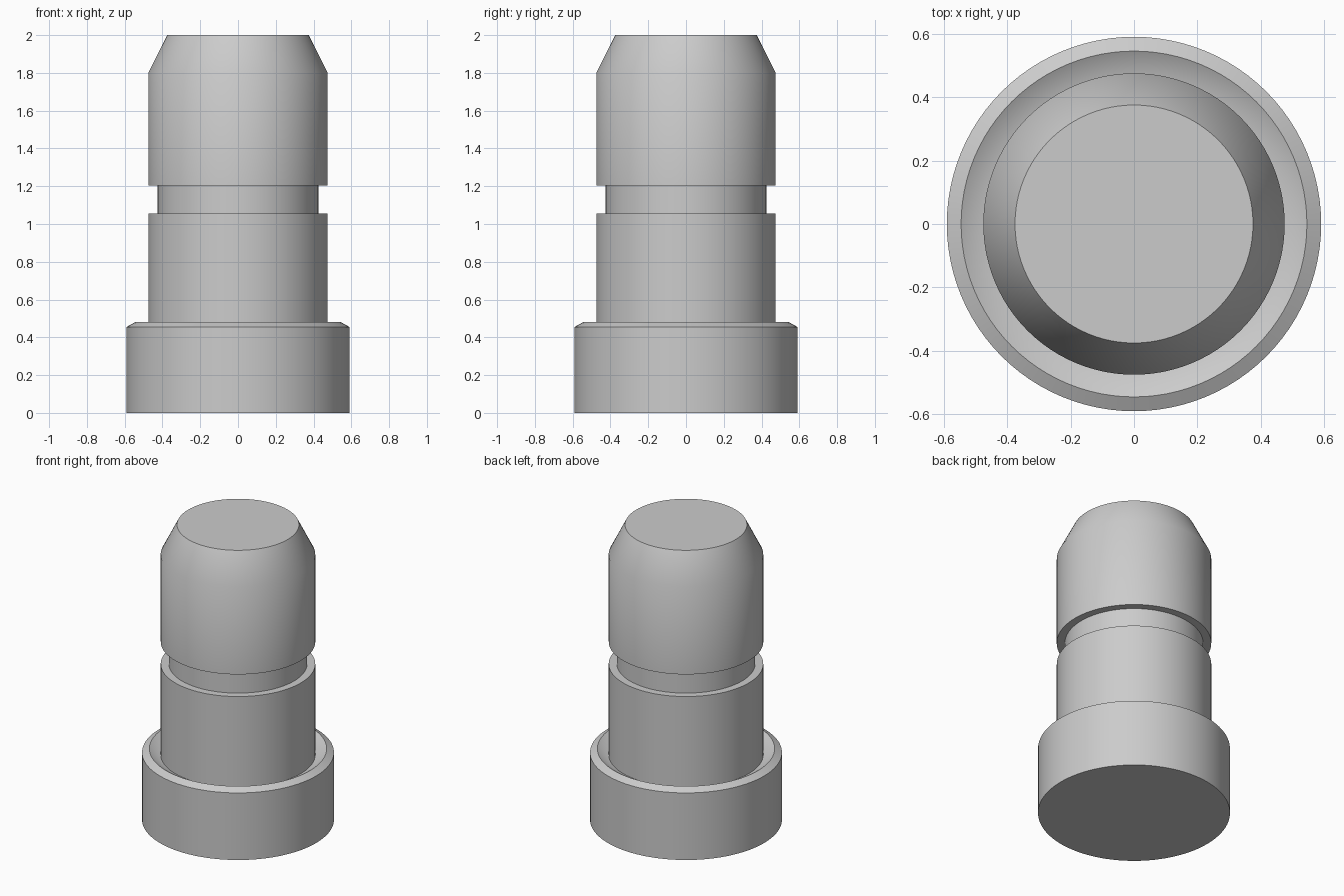
import bpy
import bmesh
import math

SEGMENTS = 96

cube = bpy.data.objects.get("Cube")
if cube:
    bpy.data.objects.remove(cube, do_unlink=True)

# Single plain grey finish
grey = bpy.data.materials.new("plain grey")
grey.use_nodes = True
colour = (0.6, 0.6, 0.6, 1.0)
grey.diffuse_color = colour
grey.node_tree.nodes["Principled BSDF"].inputs["Base Color"].default_value = colour


def lathe(name, profile):
    """Spin a (radius, height) profile, bottom to top, into a closed solid."""
    bm = bmesh.new()
    rings = []
    for radius, z in profile:
        ring = []
        for i in range(SEGMENTS):
            a = math.tau * i / SEGMENTS
            ring.append(bm.verts.new((radius * math.cos(a), radius * math.sin(a), z)))
        rings.append(ring)
    for low, high in zip(rings, rings[1:]):
        for i in range(SEGMENTS):
            j = (i + 1) % SEGMENTS
            bm.faces.new((low[i], low[j], high[j], high[i]))
    bm.faces.new(reversed(rings[0]))
    bm.faces.new(rings[-1])
    bmesh.ops.recalc_face_normals(bm, faces=bm.faces)
    mesh = bpy.data.meshes.new(name)
    bm.to_mesh(mesh)
    bm.free()
    mesh.materials.append(grey)
    obj = bpy.data.objects.new(name, mesh)
    bpy.context.collection.objects.link(obj)
    bpy.ops.object.select_all(action='DESELECT')
    obj.select_set(True)
    bpy.context.view_layer.objects.active = obj
    bpy.ops.object.shade_smooth_by_angle(angle=math.radians(30))
    return obj


# Wide base with a chamfered rim that dips inward to the shaft
lathe("base_collar", [(0.59, 0), (0.59, 0.455), (0.545, 0.48), (0.475, 0.44)])

# Shaft with a ring groove and a tapered tip
lathe("grooved_shaft", [
    (0.475, 0.44), (0.475, 1.055),
    (0.425, 1.055), (0.425, 1.205),
    (0.475, 1.205), (0.475, 1.8), (0.375, 2.0),
])
